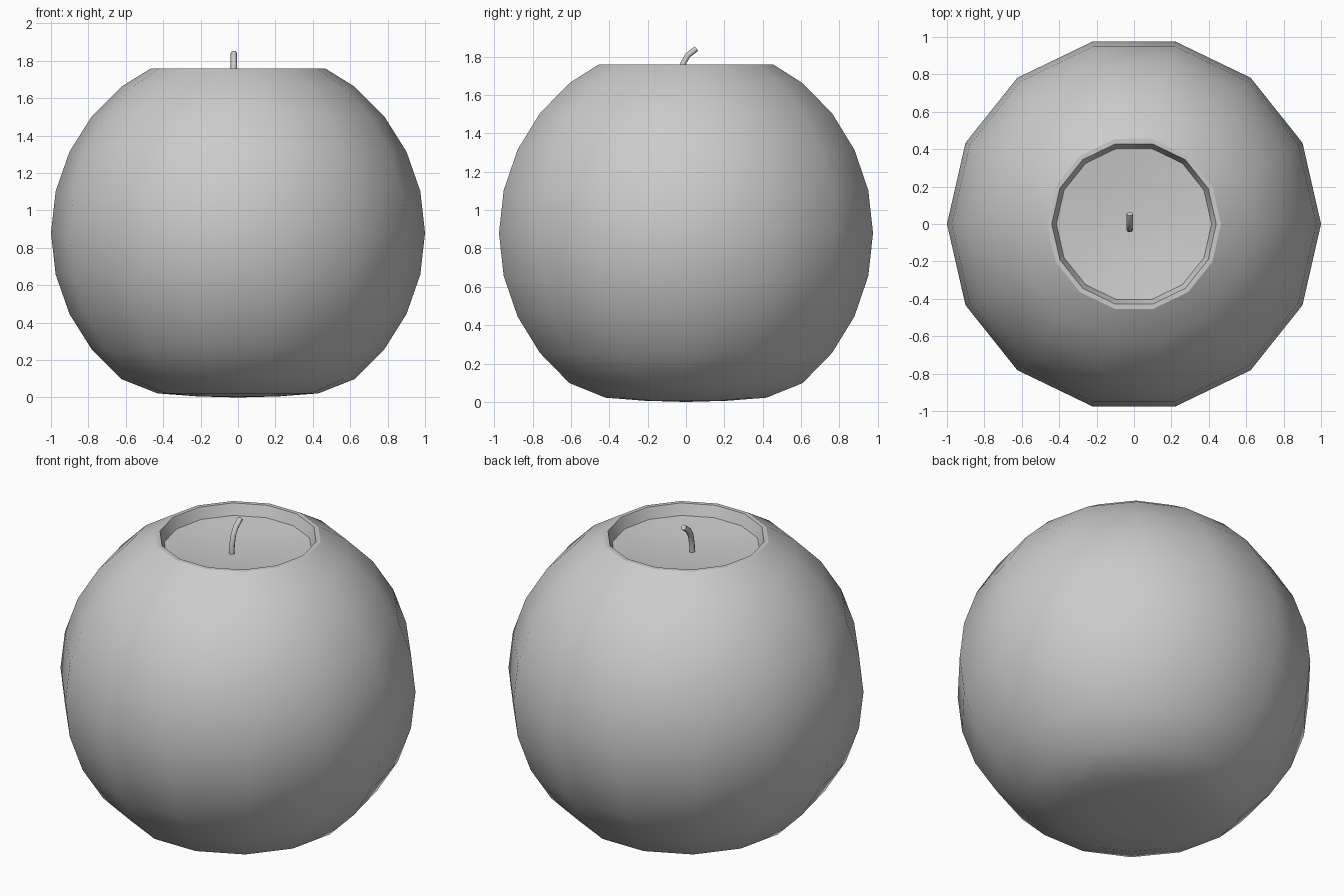
import bpy, bmesh, math

if "Cube" in bpy.data.objects:
    bpy.data.objects.remove(bpy.data.objects["Cube"])

SIDES = 14


def lathe(name, profile, angle=30):
    """Spin a (radius, z) profile, listed bottom to top, around z."""
    bm = bmesh.new()
    rings = []
    for r, z in profile:
        if r == 0:
            rings.append([bm.verts.new((0, 0, z))] * SIDES)
        else:
            rings.append([bm.verts.new((r * math.cos(2 * math.pi * i / SIDES),
                                        r * math.sin(2 * math.pi * i / SIDES), z))
                          for i in range(SIDES)])
    for a, b in zip(rings, rings[1:]):
        for i in range(SIDES):
            j = (i + 1) % SIDES
            bm.faces.new(list(dict.fromkeys([a[i], a[j], b[j], b[i]])))
    bmesh.ops.recalc_face_normals(bm, faces=bm.faces)
    mesh = bpy.data.meshes.new(name)
    bm.to_mesh(mesh)
    bm.free()
    ob = bpy.data.objects.new(name, mesh)
    bpy.context.collection.objects.link(ob)
    bpy.ops.object.select_all(action='DESELECT')
    ob.select_set(True)
    bpy.context.view_layer.objects.active = ob
    bpy.ops.object.shade_smooth_by_angle(angle=math.radians(angle))
    return ob


# candle body: unit sphere rings, slightly flattened base, recessed top with thin rim
R, CZ = 1.0, 0.88
sphere = [(R * math.sin(math.pi * k / 14), CZ - R * math.cos(math.pi * k / 14))
          for k in range(3, 12)]
base = [(0, 0), (0.22, 0.006), (0.43, 0.022)]
recess = [(0.465, 1.76), (0.44, 1.76), (0.415, 1.695), (0.22, 1.67), (0, 1.66)]
lathe("candle_body", base + sphere + recess)

# wick: short bent cord rising from the wax
curve = bpy.data.curves.new("wick", 'CURVE')
curve.dimensions = '3D'
curve.bevel_depth = 0.017
curve.bevel_resolution = 1
curve.use_fill_caps = True
path = [(-0.03, 1.65), (-0.026, 1.71), (-0.015, 1.765), (0.01, 1.807), (0.055, 1.842)]
spline = curve.splines.new('POLY')
spline.points.add(len(path) - 1)
for p, (y, z) in zip(spline.points, path):
    p.co = (-0.022, y, z, 1)
wick = bpy.data.objects.new("wick", curve)
bpy.context.collection.objects.link(wick)
